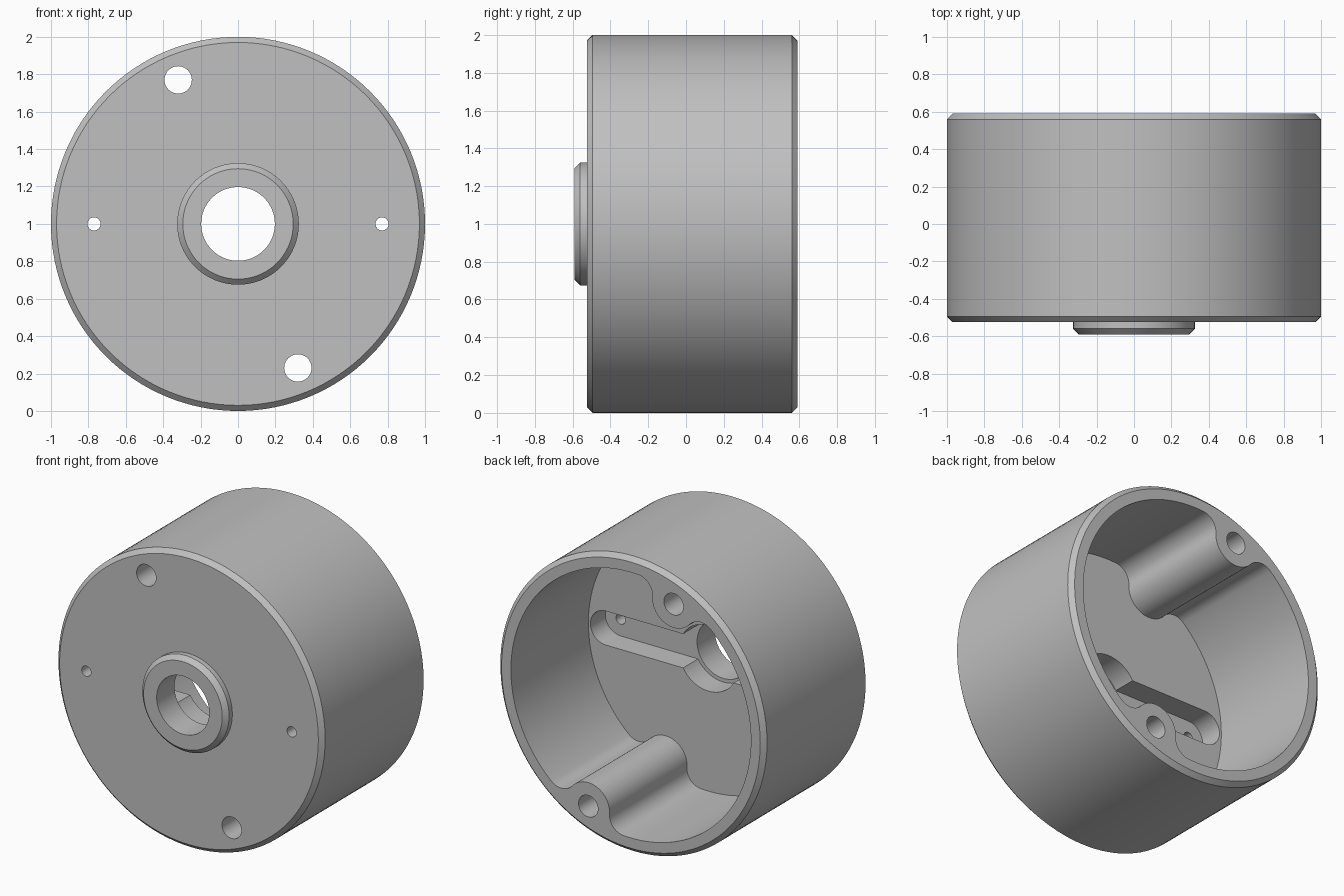
import bpy, bmesh, math
from math import cos, sin, pi

AXIS_Z = 1.0          # height of the housing axis
FRONT, BACK = -0.59, 0.59
FACE = -0.525         # front face behind the raised collar
FLOOR = -0.24         # cavity floor
SLOT_FLOOR = -0.40
CHAMFER = 0.03
WALL_R, LUG_R, FILLET_R = 0.90, 0.16, 0.11
SCREW_X, SCREW_Z = 0.32, 0.77
PIN_X = 0.77

cube = bpy.data.objects.get("Cube")
if cube:
    bpy.data.objects.remove(cube, do_unlink=True)

metal = bpy.data.materials.new("grey_metal")
metal.use_nodes = True
colour = (0.53, 0.53, 0.53, 1)
metal.diffuse_color = colour
for node in metal.node_tree.nodes:
    if node.type == 'BSDF_PRINCIPLED':
        node.inputs["Base Color"].default_value = colour


def arc(cx, cz, r, a0, a1, n):
    """Points along an arc, leaving out the last one."""
    return [(cx + r * cos(a0 + (a1 - a0) * i / n),
             cz + r * sin(a0 + (a1 - a0) * i / n)) for i in range(n)]


def circle(cx, cz, r, n=48):
    return arc(cx, cz, r, 0, 2 * pi, n)


def loft(name, sections):
    """Closed solid through (y, outline) sections along the housing axis."""
    bm = bmesh.new()
    rings = [[bm.verts.new((x, y, AXIS_Z + z)) for x, z in outline]
             for y, outline in sections]
    for a, b in zip(rings, rings[1:]):
        for i in range(len(a)):
            j = (i + 1) % len(a)
            bm.faces.new((a[i], a[j], b[j], b[i]))
    bm.faces.new(rings[0])
    bm.faces.new(rings[-1])
    bmesh.ops.recalc_face_normals(bm, faces=bm.faces)
    mesh = bpy.data.meshes.new(name)
    bm.to_mesh(mesh)
    bm.free()
    mesh.materials.append(metal)
    obj = bpy.data.objects.new(name, mesh)
    bpy.context.collection.objects.link(obj)
    return obj


def cavity_outline():
    """Round cavity with two filleted screw lugs growing from the wall."""
    dist = math.hypot(SCREW_X, SCREW_Z)
    fd = WALL_R - FILLET_R
    a = math.acos((fd**2 + dist**2 - (LUG_R + FILLET_R)**2) / (2 * dist * fd))
    b = math.atan2(fd * sin(a), dist - fd * cos(a))
    first = math.atan2(SCREW_Z, -SCREW_X)
    pts = []
    for t in (first, first + pi):
        pts += arc(fd * cos(t - a), fd * sin(t - a), FILLET_R, t - a, t + b, 12)
        pts += arc(dist * cos(t), dist * sin(t), LUG_R, t + b - pi, t - b - pi, 24)
        pts += arc(fd * cos(t + a), fd * sin(t + a), FILLET_R, t - b, t + a, 12)
        pts += arc(0, 0, WALL_R, t + a, t + pi - a, 56)
    return pts


# Turned body with chamfered rims and a raised front collar
turned = [(FRONT, 0.295), (FRONT + CHAMFER, 0.325), (FACE, 0.325),
          (FACE, 1 - CHAMFER), (FACE + CHAMFER, 1.0),
          (BACK - CHAMFER, 1.0), (BACK, 1 - CHAMFER)]
housing = loft("housing", [(y, circle(0, 0, r, 128)) for y, r in turned])

# Cavity, floor slot with widened centre, shaft bore
slot_r = 0.115
slot = (arc(PIN_X, 0, slot_r, -pi / 2, pi / 2, 20) + [(PIN_X, slot_r)]
        + arc(-PIN_X, 0, slot_r, pi / 2, 3 * pi / 2, 20) + [(-PIN_X, -slot_r)])
cuts = [("cavity", cavity_outline(), FLOOR, 0.8),
        ("slot", slot, SLOT_FLOOR, 0.0),
        ("slot_centre", circle(0, 0, 0.222, 64), SLOT_FLOOR, 0.05),
        ("shaft_bore", circle(0, 0, 0.197, 64), -0.8, 0.1)]

# Screw holes through the lugs and pin holes into the slot ends
for side in (-1, 1):
    cuts.append(("screw_hole", circle(side * SCREW_X, -side * SCREW_Z, 0.073, 40),
                 -0.9, 0.9))
    cuts.append(("pin_hole", circle(side * PIN_X, 0, 0.035, 24), -0.85, -0.1))

cutters = []
for name, outline, y0, y1 in cuts:
    cutter = loft(name + "_cutter", [(y0, outline), (y1, outline)])
    cutter.hide_render = True
    cutters.append(cutter)
    mod = housing.modifiers.new(name, 'BOOLEAN')
    mod.operation = 'DIFFERENCE'
    mod.solver = 'EXACT'
    mod.object = cutter

# Bake the cuts and drop the cutters
bpy.context.view_layer.update()
graph = bpy.context.evaluated_depsgraph_get()
baked = bpy.data.meshes.new_from_object(housing.evaluated_get(graph))
housing.modifiers.clear()
housing.data = baked
for cutter in cutters:
    bpy.data.objects.remove(cutter, do_unlink=True)

for obj in bpy.context.selected_objects:
    obj.select_set(False)
housing.select_set(True)
bpy.context.view_layer.objects.active = housing
bpy.ops.object.shade_smooth_by_angle(angle=math.radians(30))
